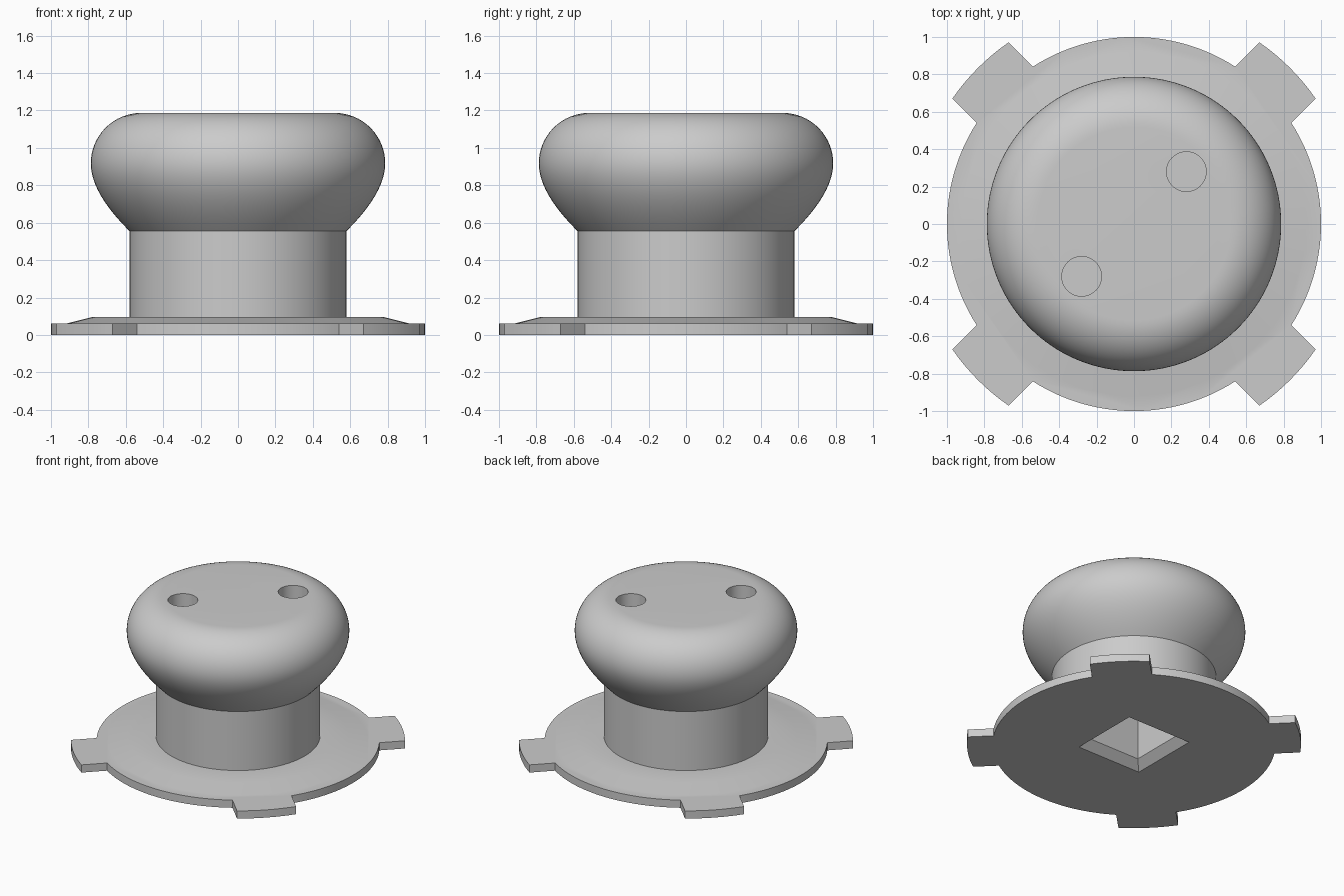
import bpy
import bmesh
from math import sin, cos, pi, radians, sqrt, asin

if "Cube" in bpy.data.objects:
    bpy.data.objects.remove(bpy.data.objects["Cube"])

GREY = (0.6, 0.6, 0.6, 1)
mat = bpy.data.materials.new("plain grey")
mat.use_nodes = True
mat.diffuse_color = GREY
mat.node_tree.nodes["Principled BSDF"].inputs["Base Color"].default_value = GREY


def finish(bm, name):
    bmesh.ops.recalc_face_normals(bm, faces=bm.faces)
    mesh = bpy.data.meshes.new(name)
    bm.to_mesh(mesh)
    bm.free()
    mesh.materials.append(mat)
    obj = bpy.data.objects.new(name, mesh)
    bpy.context.collection.objects.link(obj)
    return obj


def lathe(name, profile, segments=128, start=0.0, centre=(0, 0)):
    """Closed turned solid from (radius, height) points, capped at both ends."""
    bm = bmesh.new()
    rings = []
    for r, z in profile:
        angles = [start + 2 * pi * i / segments for i in range(segments)]
        rings.append([bm.verts.new((centre[0] + r * cos(a), centre[1] + r * sin(a), z))
                      for a in angles])
    for low, high in zip(rings, rings[1:]):
        for i in range(segments):
            j = (i + 1) % segments
            bm.faces.new((low[i], low[j], high[j], high[i]))
    bm.faces.new(rings[0])
    bm.faces.new(rings[-1])
    return finish(bm, name)


def combine(target, tool, operation):
    mod = target.modifiers.new(tool.name, 'BOOLEAN')
    mod.operation = operation
    mod.solver = 'EXACT'
    mod.object = tool
    bpy.context.view_layer.objects.active = target
    bpy.ops.object.modifier_apply(modifier=mod.name)
    bpy.data.objects.remove(tool)


# Base plate: round outline with four diagonal locking tabs
half_width, tab_radius, plate_height = 0.212, 1.18, 0.06
inner, outer = asin(half_width), asin(half_width / tab_radius)
outline = []
for k in range(4):
    mid = pi / 4 + k * pi / 2
    for i in range(9):
        a = mid - outer + 2 * outer * i / 8
        outline.append((tab_radius * cos(a), tab_radius * sin(a)))
    for i in range(29):
        a = mid + inner + (pi / 2 - 2 * inner) * i / 28
        outline.append((cos(a), sin(a)))
bm = bmesh.new()
bottom = bm.faces.new([bm.verts.new((x, y, 0)) for x, y in outline])
grown = bmesh.ops.extrude_face_region(bm, geom=[bottom], use_keep_orig=True)
bmesh.ops.translate(bm, vec=(0, 0, plate_height),
                    verts=[v for v in grown["geom"] if isinstance(v, bmesh.types.BMVert)])
knob = finish(bm, "knob_with_locking_base")

# Sloped collar, column and rounded grip, turned as one profile
profile = [(0.9, 0.03), (0.92, plate_height), (0.78, 0.095), (0.58, 0.095), (0.58, 0.555)]
p0, p1, p2 = (0.58, 0.555), (0.787, 0.76), (0.787, 0.917)
for i in range(1, 13):
    t = i / 12
    profile.append(tuple((1 - t) ** 2 * a + 2 * t * (1 - t) * b + t * t * c
                         for a, b, c in zip(p0, p1, p2)))
for i in range(1, 17):
    a = pi / 2 * i / 16
    profile.append((0.517 + 0.27 * cos(a), 0.917 + 0.27 * sin(a)))
combine(knob, lathe("grip", profile), 'UNION')

# Chamfered square socket in the underside
socket = [(0.296, -0.02), (0.216, 0.06), (0.216, 0.62)]
combine(knob, lathe("square_socket", [(h * sqrt(2), z) for h, z in socket], 4, pi / 4),
        'DIFFERENCE')

# Two blind round holes in the top
for side in (-1, 1):
    combine(knob, lathe("top_hole", [(0.106, 0.95), (0.106, 1.3)], 48,
                        centre=(0.28 * side, 0.28 * side)), 'DIFFERENCE')

bpy.ops.object.select_all(action='DESELECT')
knob.select_set(True)
bpy.context.view_layer.objects.active = knob
bpy.ops.object.shade_smooth_by_angle(angle=radians(30))
